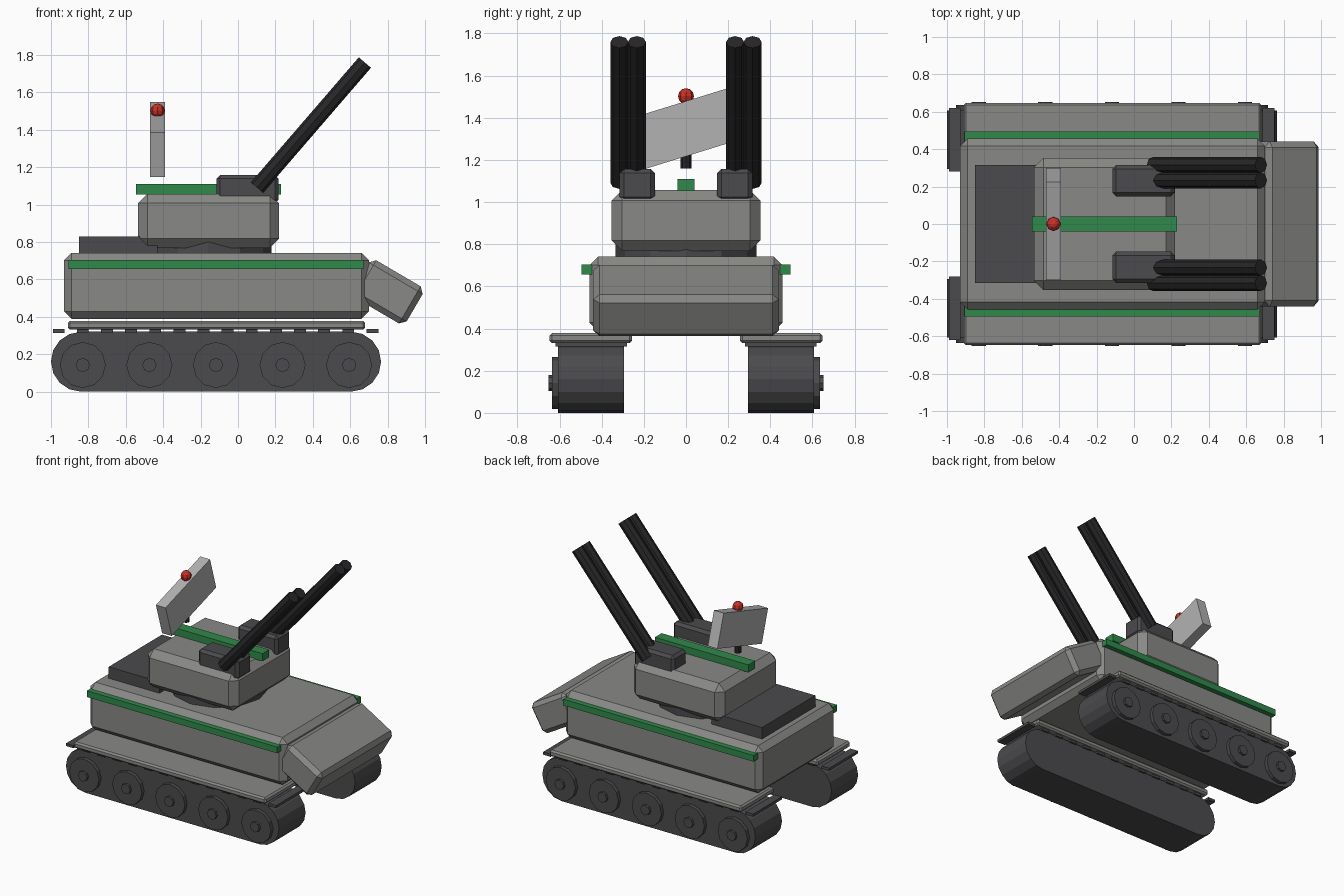
import bpy, bmesh, math
from mathutils import Matrix, Euler

if "Cube" in bpy.data.objects:
    bpy.data.objects.remove(bpy.data.objects["Cube"])

def mat(name, r, g, b):
    m = bpy.data.materials.new(name)
    m.diffuse_color = (r, g, b, 1)
    m.use_nodes = True
    m.node_tree.nodes["Principled BSDF"].inputs["Base Color"].default_value = m.diffuse_color
    return m

HULL = mat("armour_grey", .25, .25, .24)
LIGHT = mat("light_grey", .45, .45, .45)
DARK = mat("dark_grey", .07, .07, .075)
BLACK = mat("gun_black", .02, .02, .022)
GREEN = mat("trim_green", .03, .25, .07)
RED = mat("lamp_red", .6, .03, .02)

def finish(bm, name, material, loc=(0, 0, 0), rot=(0, 0, 0)):
    bmesh.ops.recalc_face_normals(bm, faces=bm.faces)
    me = bpy.data.meshes.new(name)
    bm.to_mesh(me)
    bm.free()
    me.materials.append(material)
    ob = bpy.data.objects.new(name, me)
    ob.location, ob.rotation_euler = loc, rot
    bpy.context.collection.objects.link(ob)
    return ob

def box(name, center, size, material, bevel=0, rot=(0, 0, 0)):
    bm = bmesh.new()
    bmesh.ops.create_cube(bm, size=1, matrix=Matrix.Diagonal((*size, 1)))
    if bevel:
        bmesh.ops.bevel(bm, geom=bm.edges[:], offset=bevel, segments=1, affect='EDGES')
    return finish(bm, name, material, center, rot)

def span(name, x, y, z, material, bevel=0):
    """Box given by its (min, max) range on each axis."""
    r = (x, y, z)
    return box(name, [(a + b) / 2 for a, b in r], [abs(b - a) for a, b in r], material, bevel)

def cyl(name, center, radius, length, sides, material, rot=(0, 0, 0)):
    bm = bmesh.new()
    bmesh.ops.create_cone(bm, cap_ends=True, segments=sides, radius1=radius,
                          radius2=radius, depth=length)
    return finish(bm, name, material, center, rot)

def track(name, y0, y1, r=.16, xa=-.84, xb=.605, n=8):
    """Rounded-end belt profile extruded along y."""
    bm = bmesh.new()
    pts = []
    for cx, start in ((xb, -90), (xa, 90)):
        for i in range(n + 1):
            a = math.radians(start + 180 * i / n)
            pts.append(bm.verts.new((cx + r * math.cos(a), y0, r + r * math.sin(a))))
    face = bm.faces.new(pts)
    ext = bmesh.ops.extrude_face_region(bm, geom=[face])
    new = [g for g in ext['geom'] if isinstance(g, bmesh.types.BMVert)]
    bmesh.ops.translate(bm, verts=new, vec=(0, y1 - y0, 0))
    return finish(bm, name, DARK)

# Hull, sloped nose plate and engine deck
span("hull", (-.93, .70), (-.457, .457), (.388, .742), HULL, .04)
box("nose_plate", (.80, 0, .533), (.335, .88, .23), HULL, .03, (0, .53, 0))
span("engine_deck", (-.85, -.43), (-.315, .315), (.72, .828), DARK)

# Turret
cyl("turret_ring", (-.157, 0, .76), .335, .08, 12, DARK)
span("turret", (-.535, .22), (-.353, .353), (.768, 1.057), HULL, .05)
span("turret_stripe", (-.545, .23), (-.04, .04), (1.053, 1.11), GREEN)

# Both sides: running gear, trim and gun pairs
for s, side in ((-1, "right"), (1, "left")):
    track(f"track_{side}", s * .293, s * .607)
    for i in range(5):
        x = -.83 + i * .356
        cyl(f"wheel_{side}_{i}", (x, s * .607, .142), .123, .056, 12, DARK, (math.pi / 2, 0, 0))
        cyl(f"hub_{side}_{i}", (x, s * .63, .142), .038, .046, 8, DARK, (math.pi / 2, 0, 0))
    for i in range(14):
        x = -.99 + i * .129
        span(f"track_pad_{side}_{i}", (x, x + .063), (s * .28, s * .62), (.314, .334), DARK)
    span(f"fender_{side}", (-.91, .68), (s * .255, s * .648), (.331, .378), HULL, .012)
    span(f"hull_stripe_{side}", (-.905, .67), (s * .44, s * .495), (.656, .703), GREEN)
    span(f"gun_mount_{side}", (-.115, .217), (s * .148, s * .315), (1.005, 1.158), DARK, .02)
    for i, y in enumerate((.233, .316)):
        cyl(f"barrel_{side}_{i}", (.39, s * y, 1.425), .043, .883, 8, BLACK, (0, .712, 0))

# Radar panel with mast and warning lamp
cyl("radar_mast", (-.43, 0, 1.245), .025, .17, 8, BLACK)
box("radar_panel", (-.43, 0, 1.348), (.08, .55, .25), LIGHT, 0, (.3, 0, 0))
bm = bmesh.new()
bmesh.ops.create_uvsphere(bm, u_segments=8, v_segments=6, radius=.038)
finish(bm, "warning_lamp", RED, (-.43, 0, 1.502))
